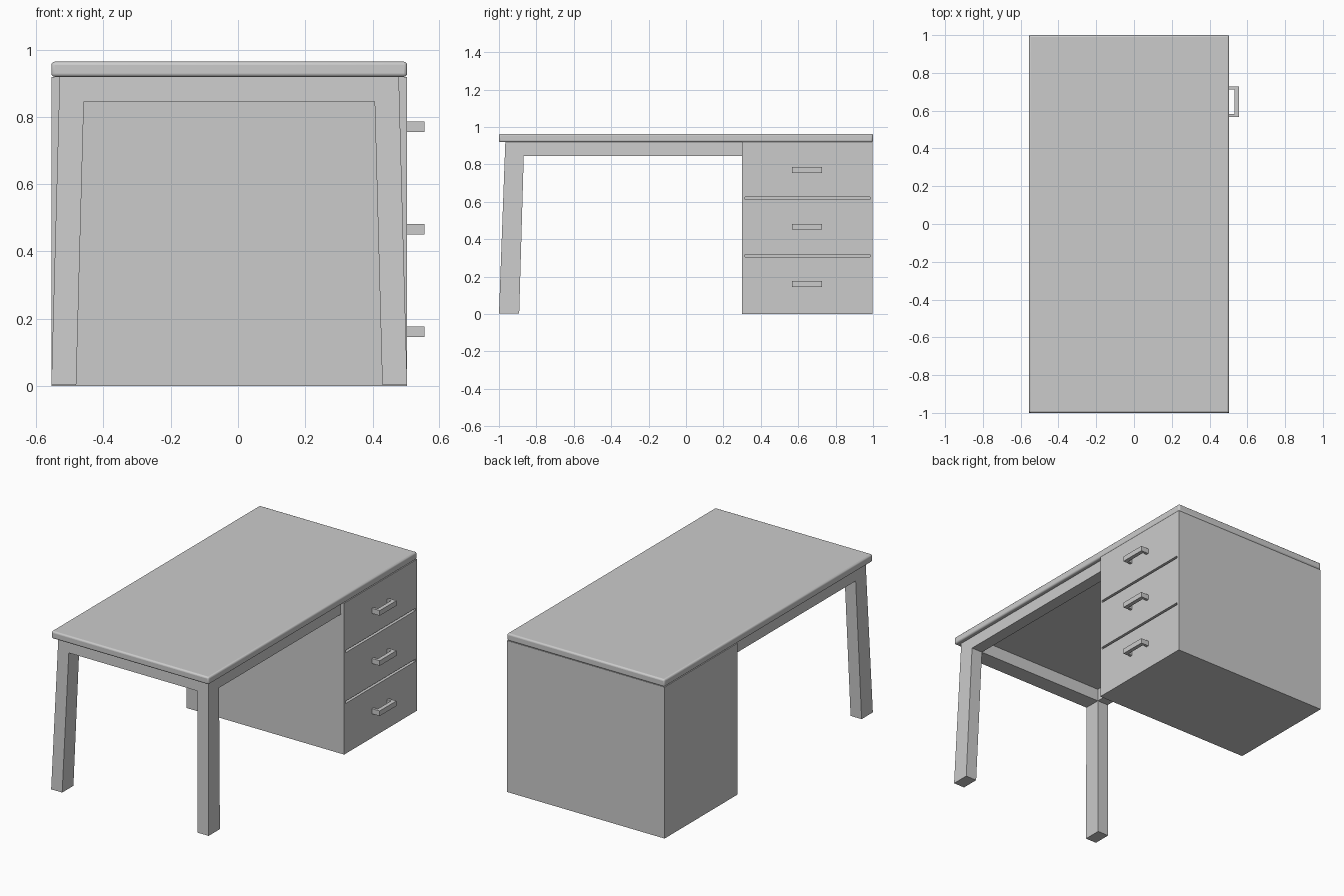
import bpy, bmesh

if "Cube" in bpy.data.objects:
    bpy.data.objects.remove(bpy.data.objects["Cube"])

X0, X1 = -0.555, 0.503        # left and right faces of the desk
Y_CAB = 0.30                  # cabinet side facing the knee space
Z_TOP = 0.919                 # underside of the desktop


def finish(name, bm):
    bmesh.ops.recalc_face_normals(bm, faces=bm.faces)
    mesh = bpy.data.meshes.new(name)
    bm.to_mesh(mesh)
    bm.free()
    obj = bpy.data.objects.new(name, mesh)
    bpy.context.collection.objects.link(obj)
    return obj


def box(name, lo, hi):
    bm = bmesh.new()
    bmesh.ops.create_cube(bm, size=1)
    for v in bm.verts:
        v.co = [l + (c + 0.5) * (h - l) for c, l, h in zip(v.co, lo, hi)]
    return finish(name, bm)


def extrude_profile(name, pts, vec):
    bm = bmesh.new()
    face = bm.faces.new([bm.verts.new(p) for p in pts])
    ext = bmesh.ops.extrude_face_region(bm, geom=[face])
    verts = [g for g in ext["geom"] if isinstance(g, bmesh.types.BMVert)]
    bmesh.ops.translate(bm, verts=verts, vec=vec)
    return finish(name, bm)


# Desktop slab with softly rounded edges
top = box("desktop", (X0, -1, Z_TOP), (X1, 1, 0.964))
bev = top.modifiers.new("round_edges", "BEVEL")
bev.width, bev.segments = 0.01, 3
bpy.context.view_layer.objects.active = top
top.select_set(True)
bpy.ops.object.shade_smooth_by_angle(angle=0.7)
top.select_set(False)

# Leg frame: two splayed legs and three aprons as one solid made of cells
xs = [X0, X0 + 0.074, X1 - 0.074, X1]
ys = [-1, -0.892, Y_CAB]
zs = [0.003, 0.845, Z_TOP]
lean_x = [0.027, 0.027, -0.027, -0.027]
lean_y = [0.037, 0.029, 0]
cells = {(0, 0, 0), (2, 0, 0), (0, 0, 1), (1, 0, 1), (2, 0, 1), (0, 1, 1), (2, 1, 1)}
bm = bmesh.new()
verts = {}


def corner(i, j, k):
    if (i, j, k) not in verts:
        z = zs[k]
        verts[i, j, k] = bm.verts.new((xs[i] + lean_x[i] * z, ys[j] + lean_y[j] * z, z))
    return verts[i, j, k]


for cell in cells:
    for axis in range(3):
        for side in (0, 1):
            near = list(cell)
            near[axis] += 1 if side else -1
            if tuple(near) in cells:
                continue
            quad = []
            for a, b in ((0, 0), (1, 0), (1, 1), (0, 1)):
                p = list(cell)
                p[axis] += side
                p[(axis + 1) % 3] += a
                p[(axis + 2) % 3] += b
                quad.append(corner(*p))
            bm.faces.new(quad)
bmesh.ops.recalc_face_normals(bm, faces=bm.faces)
bmesh.ops.dissolve_limit(bm, angle_limit=0.01, verts=bm.verts, edges=bm.edges)
finish("leg_frame", bm)

# Drawer cabinet with two grooves between the drawers
cabinet = box("drawer_cabinet", (X0, Y_CAB, 0), (X1, 0.998, Z_TOP))
for z in (0.305, 0.613):
    cutter = box("groove_cutter", (X1 - 0.02, 0.315, z), (X1 + 0.05, 0.983, z + 0.014))
    cutter.hide_render = True
    cutter.hide_set(True)
    mod = cabinet.modifiers.new("groove", "BOOLEAN")
    mod.operation, mod.object, mod.solver = "DIFFERENCE", cutter, "EXACT"
# Apply the grooves and drop the cutters
dg = bpy.context.evaluated_depsgraph_get()
mesh = bpy.data.meshes.new_from_object(cabinet.evaluated_get(dg))
cabinet.modifiers.clear()
cabinet.data = mesh
for o in list(bpy.data.objects):
    if o.name.startswith("groove_cutter"):
        bpy.data.objects.remove(o)

# U-shaped drawer handles
ya, yb, xo, t = 0.567, 0.727, 0.555, 0.016
profile = [(X1, ya), (xo, ya), (xo, yb), (X1, yb),
           (X1, yb - t), (xo - 0.024, yb - t), (xo - 0.024, ya + t), (X1, ya + t)]
for name, z in (("lower", 0.146), ("middle", 0.451), ("upper", 0.755)):
    extrude_profile(name + "_drawer_handle", [(x, y, z) for x, y in profile], (0, 0, 0.031))
